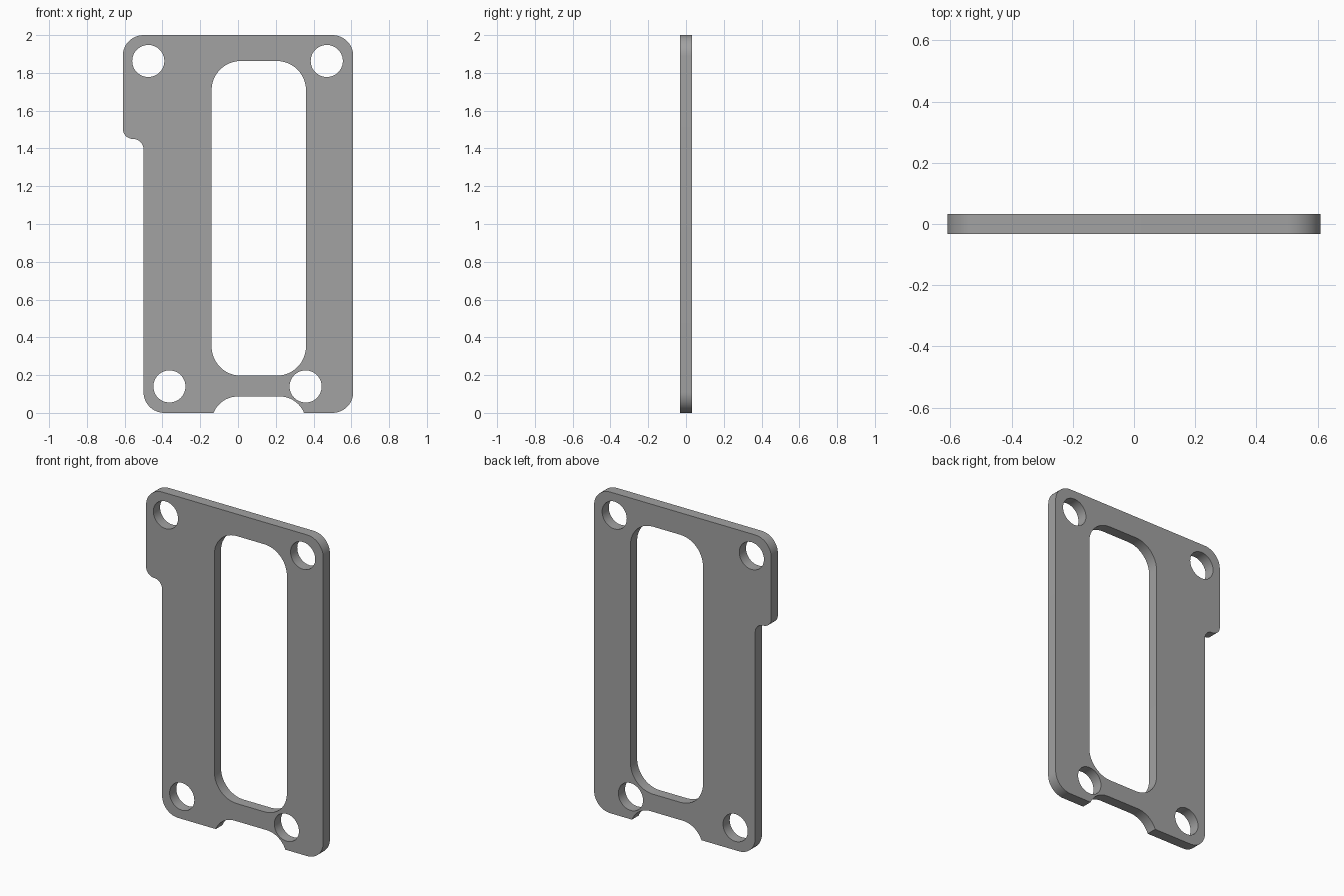
import bpy
import bmesh
from math import sin, cos, radians

if "Cube" in bpy.data.objects:
    bpy.data.objects.remove(bpy.data.objects["Cube"], do_unlink=True)

LEFT, RIGHT, TOP = -0.61, 0.61, 2.0
STEP_X, STEP_Z = -0.5, 1.45
CORNER, STEP_R = 0.11, 0.055
HALF_DEPTH = 0.033


def arc(cx, cz, r, start, end, steps=12):
    """Points along a circular arc, angles in degrees."""
    angles = [radians(start + (end - start) * i / steps) for i in range(steps + 1)]
    return [(cx + r * cos(a), cz + r * sin(a)) for a in angles]


def circle(cx, cz, r):
    return arc(cx, cz, r, 0, 360, 48)[:-1]


def rounded_rect(x0, x1, z0, z1, r):
    return (arc(x1 - r, z1 - r, r, 0, 90) + arc(x0 + r, z1 - r, r, 90, 180)
            + arc(x0 + r, z0 + r, r, 180, 270) + arc(x1 - r, z0 + r, r, 270, 360))


# Outer edge, anticlockwise from the lower right corner
outline = (
    arc(RIGHT - CORNER, CORNER, CORNER, 270, 360)
    + arc(RIGHT - CORNER, TOP - CORNER, CORNER, 0, 90)
    + arc(LEFT + CORNER, TOP - CORNER, CORNER, 90, 180)
    # Side step: rounded corner, then inside fillet
    + arc(LEFT + STEP_R, STEP_Z + STEP_R, STEP_R, 180, 270)
    + arc(STEP_X - STEP_R, STEP_Z - STEP_R, STEP_R, 90, 0)[1:]
    + arc(STEP_X + CORNER, CORNER, CORNER, 180, 270)
    # Bottom relief
    + arc(0.0, -0.053, 0.14, 157.8, 90)
    + arc(0.22, -0.053, 0.14, 90, 22.2)
)

# Window and bolt holes
holes = [rounded_rect(-0.14, 0.36, 0.197, 1.863, 0.155)]
for hx, hz in [(-0.475, 1.863), (0.47, 1.863), (-0.363, 0.14), (0.358, 0.14)]:
    holes.append(circle(hx, hz, 0.085))

# Filled and extruded profile
curve = bpy.data.curves.new("plate_profile", "CURVE")
curve.dimensions = "2D"
curve.fill_mode = "BOTH"
curve.extrude = HALF_DEPTH
for loop in [outline] + holes:
    spline = curve.splines.new("POLY")
    spline.points.add(len(loop) - 1)
    for point, (x, z) in zip(spline.points, loop):
        point.co = (x, z, 0, 1)
    spline.use_cyclic_u = True
profile = bpy.data.objects.new("plate_profile", curve)
bpy.context.scene.collection.objects.link(profile)
bpy.context.view_layer.update()
mesh = bpy.data.meshes.new_from_object(
    profile.evaluated_get(bpy.context.evaluated_depsgraph_get()))
bpy.data.objects.remove(profile, do_unlink=True)

# Stand the plate upright and weld its edges
bm = bmesh.new()
bm.from_mesh(mesh)
for v in bm.verts:
    v.co = (v.co.x, -v.co.z, v.co.y)
bmesh.ops.remove_doubles(bm, verts=bm.verts, dist=0.0001)
bmesh.ops.recalc_face_normals(bm, faces=bm.faces)
bm.to_mesh(mesh)
bm.free()

plate = bpy.data.objects.new("mounting_plate", mesh)
bpy.context.scene.collection.objects.link(plate)

# Plain grey
grey = bpy.data.materials.new("plain_grey")
grey.use_nodes = True
colour = (0.36, 0.36, 0.36, 1)
grey.diffuse_color = colour
grey.node_tree.nodes["Principled BSDF"].inputs["Base Color"].default_value = colour
mesh.materials.clear()
mesh.materials.append(grey)

bpy.ops.object.select_all(action="DESELECT")
plate.select_set(True)
bpy.context.view_layer.objects.active = plate
bpy.ops.object.shade_smooth_by_angle(angle=radians(30))
